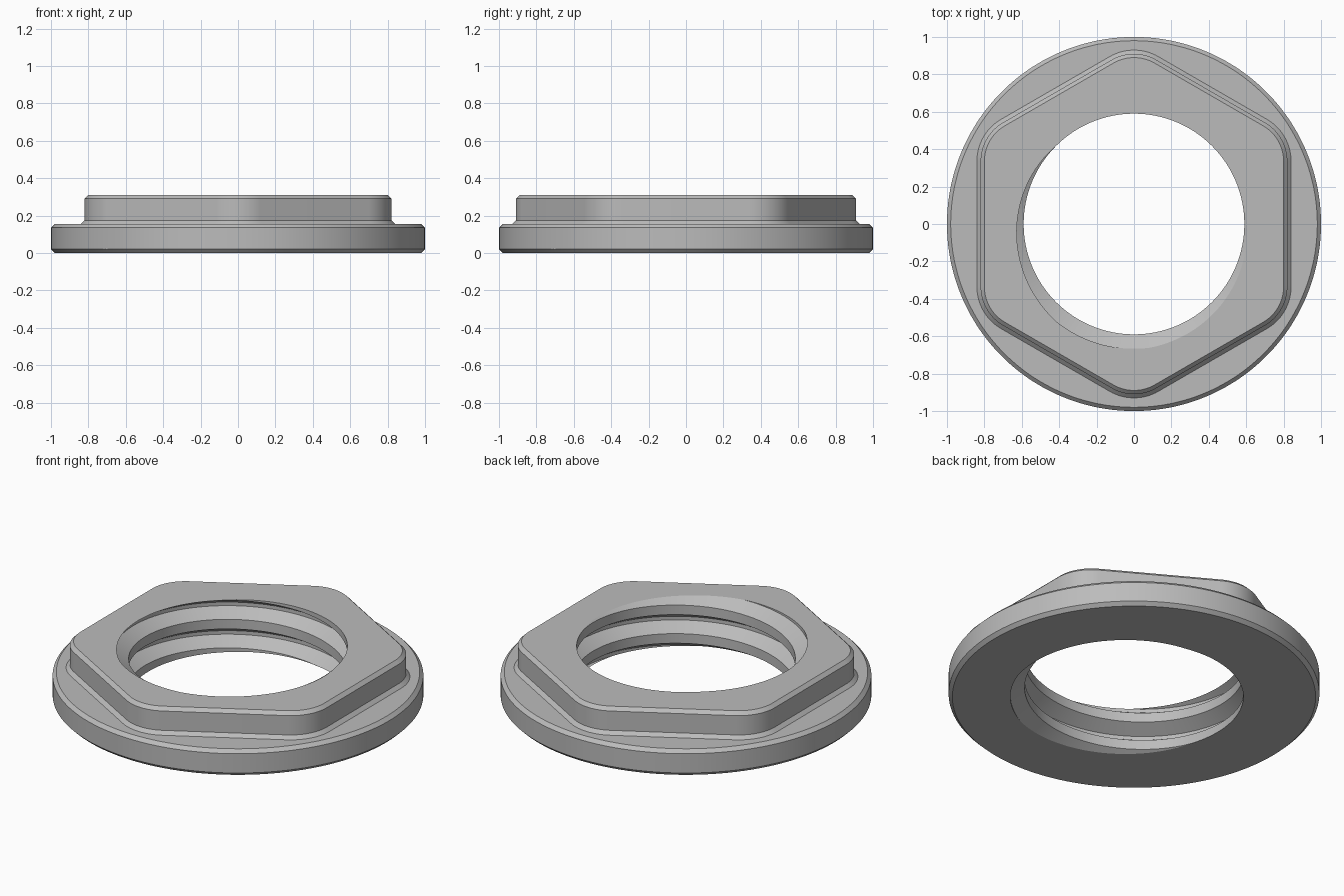
import bpy
import bmesh
from math import sin, cos, pi, radians

if "Cube" in bpy.data.objects:
    bpy.data.objects.remove(bpy.data.objects["Cube"], do_unlink=True)

HEIGHT = 0.31
ARC = 32            # points per rounded hexagon corner
COUNT = 6 * ARC
PITCH = 0.17
MINOR, MAJOR = 0.59, 0.667


def make_object(name, bm):
    bmesh.ops.recalc_face_normals(bm, faces=bm.faces)
    mesh = bpy.data.meshes.new(name)
    bm.to_mesh(mesh)
    bm.free()
    obj = bpy.data.objects.new(name, mesh)
    bpy.context.collection.objects.link(obj)
    return obj


def circle(radius, z):
    angles = [2 * pi * (i + 0.5) / COUNT for i in range(COUNT)]
    return [(radius * cos(a), radius * sin(a), z) for a in angles]


def rounded_hexagon(flat, z):
    # Every level shares the same corner centres, so only the radius changes
    centre = 0.58 / cos(pi / 6)
    radius = flat - 0.58
    points = []
    for corner in range(6):
        middle = radians(60 * corner + 30)
        for i in range(ARC):
            a = radians(60 * corner + 60 * i / (ARC - 1))
            points.append((centre * cos(middle) + radius * cos(a),
                           centre * sin(middle) + radius * sin(a), z))
    return points


# Solid body: chamfered flange, fillet, chamfered hexagon
levels = [circle(0.98, 0), circle(1, 0.02), circle(1, 0.135), circle(0.98, 0.155),
          rounded_hexagon(0.84, 0.155), rounded_hexagon(0.82, 0.175),
          rounded_hexagon(0.82, 0.29), rounded_hexagon(0.80, HEIGHT)]
bm = bmesh.new()
rings = [[bm.verts.new(p) for p in level] for level in levels]
for low, high in zip(rings, rings[1:]):
    for i in range(COUNT):
        n = (i + 1) % COUNT
        bm.faces.new((low[i], low[n], high[n], high[i]))
bm.faces.new(rings[0][::-1])
bm.faces.new(rings[-1])
nut = make_object("flanged_nut", bm)

# Threaded core: one right-handed helical surface, trimmed and capped
STEPS, TURNS = 120, 7
profile = [(0, MAJOR), (0.125, MAJOR), (0.395, MINOR), (0.73, MINOR)]
start = HEIGHT - PITCH * (4 + 0.0625 + 255 / 360)
bm = bmesh.new()
columns = []
for i in range(STEPS):
    a = 2 * pi * i / STEPS
    columns.append([bm.verts.new((r * cos(a), r * sin(a),
                                  start + PITCH * (turn + f + i / STEPS)))
                    for turn in range(TURNS) for f, r in profile])
columns.append(columns[0][len(profile):])   # each turn joins the next one
for left, right in zip(columns, columns[1:]):
    for j in range(min(len(left), len(right)) - 1):
        bm.faces.new((left[j], right[j], right[j + 1], left[j + 1]))
for z, side in ((-0.1, -1), (HEIGHT + 0.1, 1)):
    cut = bmesh.ops.bisect_plane(bm, geom=bm.verts[:] + bm.edges[:] + bm.faces[:],
                                 plane_co=(0, 0, z), plane_no=(0, 0, side),
                                 clear_outer=True)
    rim = [e for e in cut["geom_cut"] if isinstance(e, bmesh.types.BMEdge)]
    bmesh.ops.edgeloop_fill(bm, edges=rim)
cutter = make_object("thread_cutter", bm)
cutter.hide_render = True

# Cut the threaded hole
bpy.ops.object.select_all(action='DESELECT')
bpy.context.view_layer.objects.active = nut
nut.select_set(True)
hole = nut.modifiers.new("threaded_hole", 'BOOLEAN')
hole.operation = 'DIFFERENCE'
hole.solver = 'EXACT'
hole.object = cutter
bpy.ops.object.modifier_apply(modifier=hole.name)
bpy.data.objects.remove(cutter, do_unlink=True)

# Plain grey metal
grey = bpy.data.materials.new("grey_metal")
grey.use_nodes = True
colour = (0.5, 0.5, 0.5, 1)
grey.diffuse_color = colour
grey.node_tree.nodes["Principled BSDF"].inputs["Base Color"].default_value = colour
nut.data.materials.clear()
nut.data.materials.append(grey)
bpy.ops.object.shade_smooth_by_angle(angle=radians(20))
